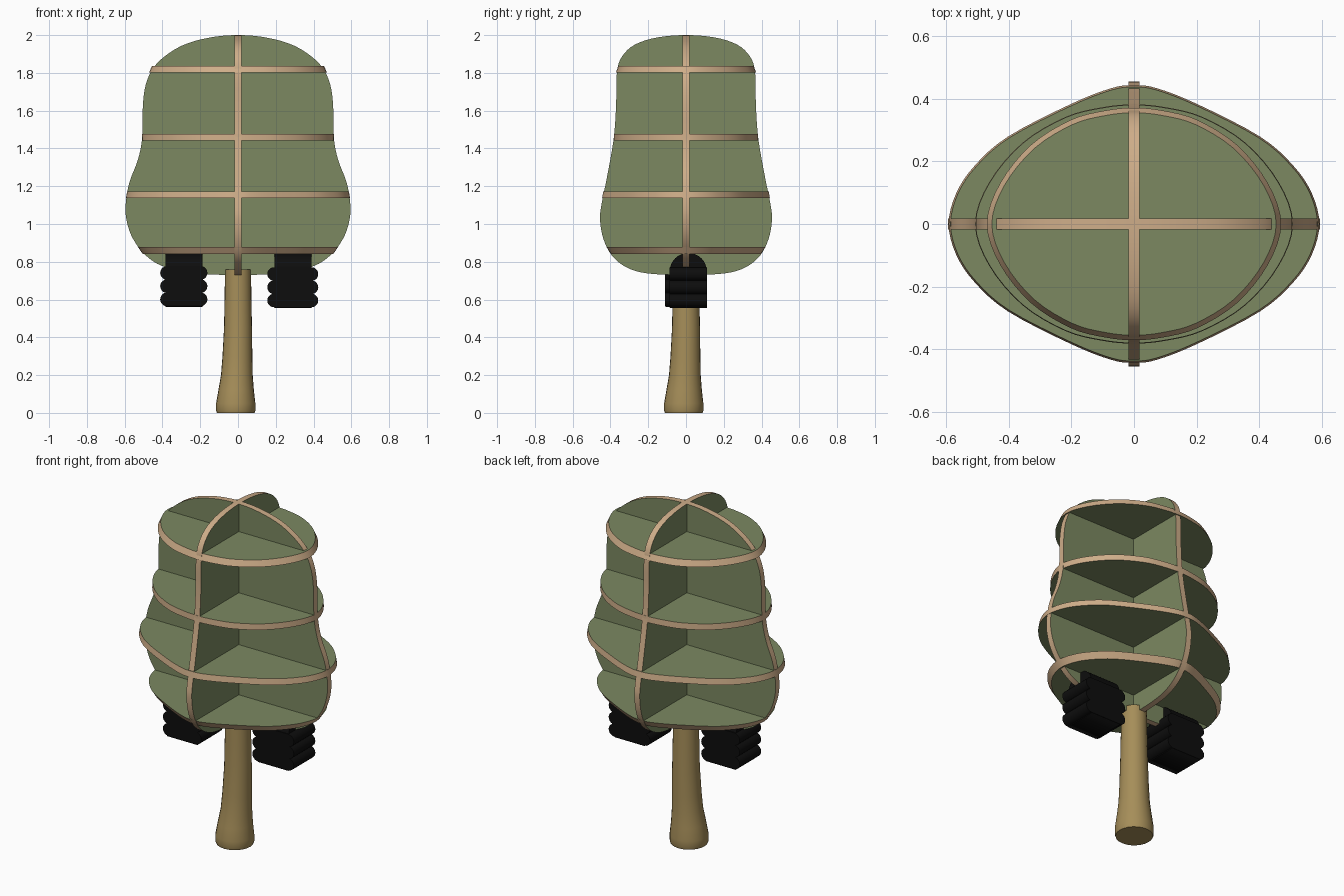
import bpy, math
from mathutils import Vector

if "Cube" in bpy.data.objects:
    bpy.data.objects.remove(bpy.data.objects["Cube"])


def material(name, rgb):
    m = bpy.data.materials.new(name)
    m.diffuse_color = (*rgb, 1)
    m.use_nodes = True
    m.node_tree.nodes["Principled BSDF"].inputs["Base Color"].default_value = m.diffuse_color
    return m


GREEN = material("green_face", (0.2, 0.25, 0.12))
TAN = material("tan_edge", (0.62, 0.42, 0.25))
WOOD = material("trunk_wood", (0.38, 0.27, 0.10))
BLACK = material("black", (0.004, 0.004, 0.004))


def loft(name, loops, cap_mat, side_mat):
    """Join matching loops into a closed solid: flat caps, smooth sides."""
    n = len(loops[0])
    verts = [p for loop in loops for p in loop]
    faces = [list(range(n))[::-1], [len(verts) - n + i for i in range(n)]]
    for k in range(len(loops) - 1):
        for i in range(n):
            j = (i + 1) % n
            faces.append([k * n + i, k * n + j, (k + 1) * n + j, (k + 1) * n + i])
    me = bpy.data.meshes.new(name)
    me.from_pydata(verts, [], faces)
    me.materials.append(cap_mat)
    me.materials.append(side_mat)
    for i, p in enumerate(me.polygons):
        p.use_smooth = i > 1
        p.material_index = int(i > 1)
    ob = bpy.data.objects.new(name, me)
    bpy.context.collection.objects.link(ob)
    return ob


def smooth_loop(pts, steps=4):
    """Closed Catmull-Rom curve through 2D points."""
    out, n = [], len(pts)
    for i in range(n):
        a, b, c, d = (Vector(pts[(i + k) % n]) for k in (-1, 0, 1, 2))
        for s in range(steps):
            t = s / steps
            out.append(0.5 * (2 * b + (c - a) * t + (2 * a - 5 * b + 4 * c - d) * t * t
                              + (3 * b - a - 3 * c + d) * t ** 3))
    return out


def mirrored(half):
    """Mirror a half profile (both ends on the axis) across its first coordinate."""
    return half + [(-x, y) for x, y in half[-2:0:-1]]


T = 0.0175  # half thickness of the panels

# Two crossing upright panels, listed top centre to bottom centre
front_half = [(0, 2.0), (0.15, 1.987), (0.3, 1.943), (0.42, 1.86), (0.48, 1.765),
              (0.503, 1.64), (0.507, 1.46), (0.53, 1.34), (0.575, 1.22), (0.595, 1.1),
              (0.588, 1.01), (0.555, 0.92), (0.49, 0.835), (0.4, 0.777), (0.25, 0.74), (0, 0.73)]
side_half = [(0, 2.0), (0.15, 1.988), (0.27, 1.95), (0.34, 1.885), (0.366, 1.8),
             (0.37, 1.63), (0.383, 1.45), (0.418, 1.25), (0.448, 1.1), (0.455, 1.02),
             (0.437, 0.92), (0.39, 0.83), (0.31, 0.768), (0.2, 0.738), (0, 0.73)]
fl = smooth_loop(mirrored(front_half))
sl = smooth_loop(mirrored(side_half))
loft("wide_upright_panel", [[(p.x, y, p.y) for p in fl] for y in (T, -T)], GREEN, TAN)
loft("narrow_upright_panel", [[(x, p.x, p.y) for p in sl] for x in (-T, T)], GREEN, TAN)

# Four level shelves: height, half width, half depth, rim slope, quarter outline
round_q = [(0, 1), (0.2, 0.975), (0.43, 0.895), (0.7, 0.68), (0.91, 0.35), (1, 0)]
pointed_q = [(0, 1), (0.12, 0.98), (0.34, 0.865), (0.68, 0.63), (0.86, 0.42), (0.96, 0.22), (1, 0)]
for name, z, w, d, slope, q in [("top_shelf", 1.82, 0.463, 0.364, 0.008, round_q),
                                ("upper_shelf", 1.46, 0.508, 0.382, 0.001, round_q),
                                ("lower_shelf", 1.155, 0.59, 0.441, 0.003, pointed_q),
                                ("bottom_shelf", 0.86, 0.517, 0.408, -0.012, pointed_q)]:
    half = q + [(x, -y) for x, y in q[-2::-1]]
    outline = smooth_loop(mirrored(half))[::-1]
    loft(name, [[(p.x * (w - s * slope), p.y * (d - s * slope), z + s * T) for p in outline]
                for s in (-1, 1)], GREEN, TAN)

# Flared trunk, leaning slightly at the foot
rings = [(0, 0.100, -0.012), (0.012, 0.104, -0.012), (0.05, 0.104, -0.012), (0.12, 0.094, -0.010),
         (0.2, 0.084, -0.006), (0.3, 0.079, -0.003), (0.45, 0.074, 0), (0.6, 0.071, 0), (0.76, 0.069, 0)]
loft("trunk", [[(c + r * math.cos(a * math.tau / 24), c + r * math.sin(a * math.tau / 24), z)
                for a in range(24)] for z, r, c in rings], WOOD, WOOD)

# Black ribbed blocks under the crown: an arched core with three rounded ribs
for side, cx, cy, dz, half in [("left", -0.287, -0.010, 0.006, 0.125),
                               ("right", 0.290, 0.012, 0, 0.135)]:
    r = 0.098
    arch = [(cy - r, 0.555 + dz), (cy + r, 0.555 + dz)]
    arch += [(cy + r * math.cos(math.pi * i / 16), 0.75 + 0.097 * math.sin(math.pi * i / 16))
             for i in range(17)]
    loft(side + "_block", [[(cx + s * 0.098, y, z) for y, z in arch] for s in (-1, 1)], BLACK, BLACK)
    for k in range(3):
        zc, rr = 0.595 + dz + 0.07 * k, 0.036
        cap = []
        for s in (1, -1):
            for i in range(11):
                a = -math.pi / 2 + math.pi * i / 10
                cap.append((cx + s * (half - rr + rr * math.cos(a)), zc + s * rr * math.sin(a)))
        loft(f"{side}_rib_{k + 1}", [[(x, y, z) for x, z in cap]
                                     for y in (cy + r + 0.002, cy - r - 0.002)], BLACK, BLACK)
